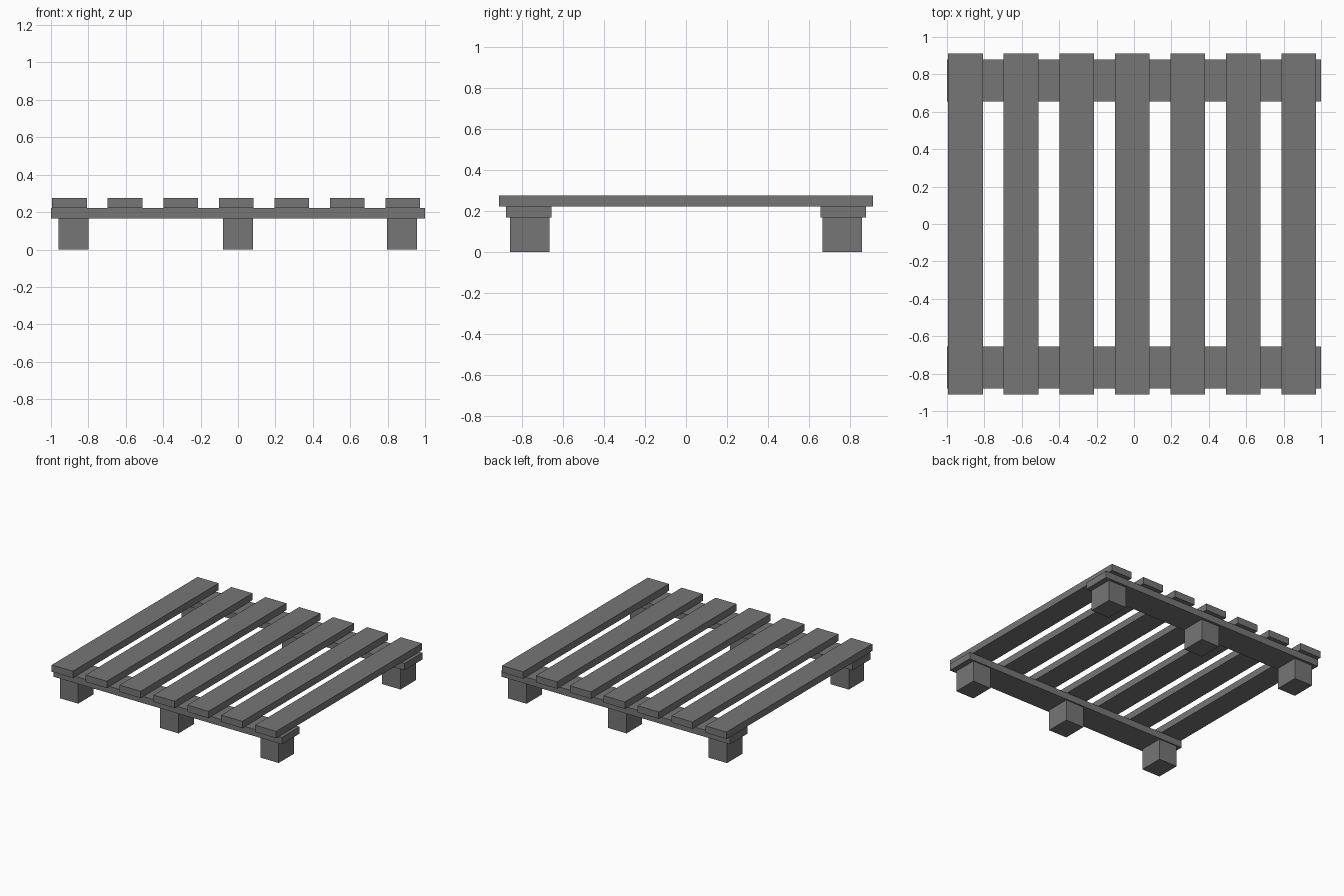
import bpy

cube = bpy.data.objects.get("Cube")
if cube:
    bpy.data.objects.remove(cube, do_unlink=True)

# Single weathered grey wood colour
GREY = (0.18, 0.18, 0.18, 1)
wood = bpy.data.materials.new("grey_wood")
wood.use_nodes = True
wood.diffuse_color = GREY
bsdf = next(n for n in wood.node_tree.nodes if n.type == "BSDF_PRINCIPLED")
bsdf.inputs["Base Color"].default_value = GREY

# Layer heights
BLOCK_TOP, BEAM_TOP, SLAT_TOP = 0.167, 0.221, 0.275


def board(name, x, y, width, depth, bottom, top):
    """Box centred on x, y between two heights."""
    bpy.ops.mesh.primitive_cube_add(size=1, location=(x, y, (bottom + top) / 2))
    obj = bpy.context.object
    obj.name = name
    obj.scale = (width, depth, top - bottom)
    bpy.ops.object.transform_apply(location=False, rotation=False, scale=True)
    obj.data.materials.append(wood)


# Front and back: a cross beam on three foot blocks
for side, sign in (("front", -1), ("back", 1)):
    board(f"{side}_beam", 0, sign * 0.767, 2.0, 0.223, BLOCK_TOP, BEAM_TOP)
    for place, x in (("right", -0.88), ("middle", 0), ("left", 0.877)):
        board(f"{side}_{place}_block", x, sign * 0.762, 0.161, 0.193, 0, BLOCK_TOP)

# Seven evenly spaced deck slats, set slightly toward the right
for i in range(7):
    board(f"deck_slat_{i + 1}", -0.901 + i * 0.297, 0, 0.185, 1.824, BEAM_TOP, SLAT_TOP)
